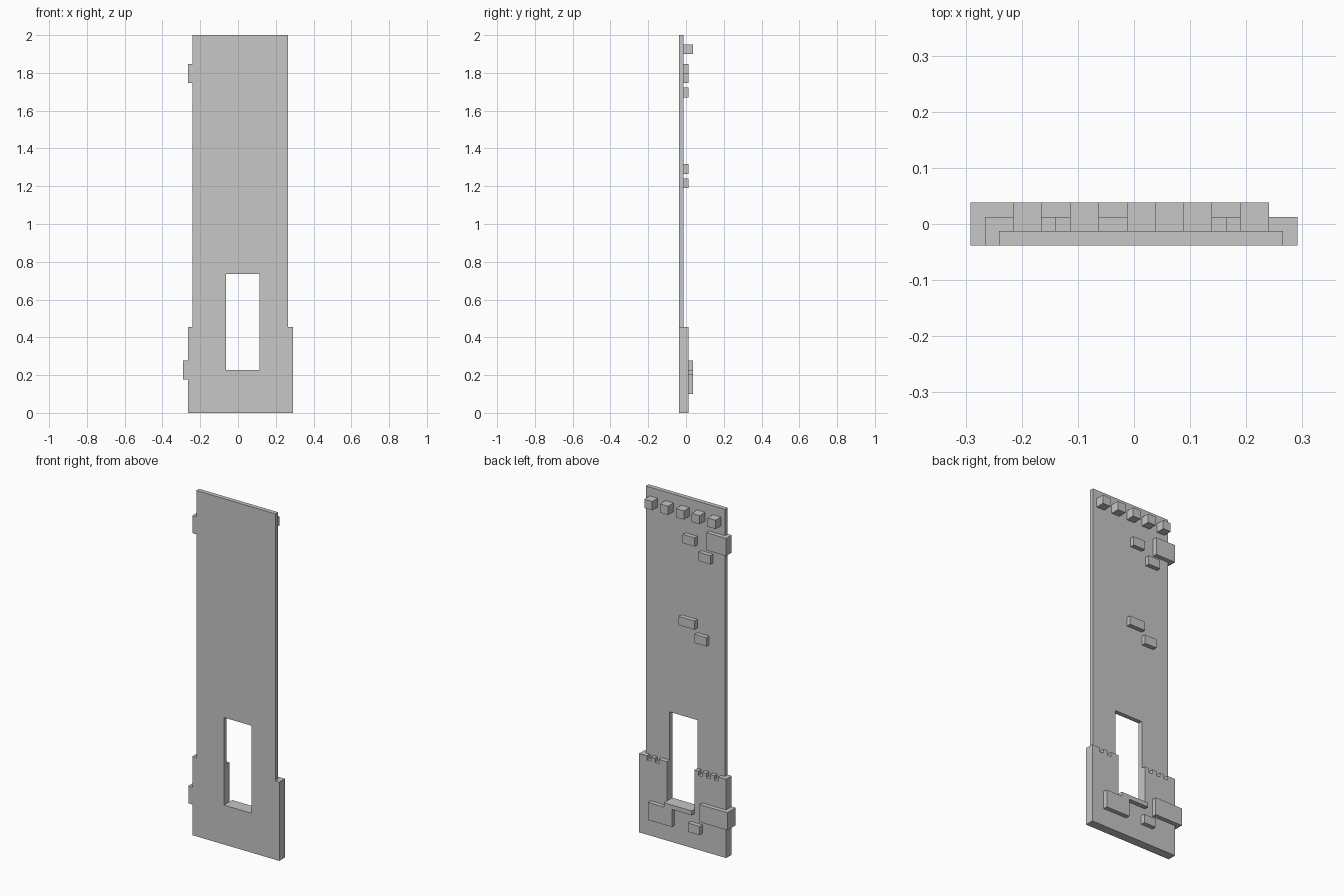
import bpy
import bmesh
from mathutils import Vector

# The whole wall sits on a regular grid: 23 wide, 3 deep, 79 tall
U = 2 / 79
ORIGIN = Vector((-11.5, -1.5, 0))

cube = bpy.data.objects.get("Cube")
if cube:
    bpy.data.objects.remove(cube)

stone = bpy.data.materials.new("light grey stone")
stone.use_nodes = True
COLOUR = (0.57, 0.57, 0.57, 1)
stone.diffuse_color = COLOUR
stone.node_tree.nodes["Principled BSDF"].inputs["Base Color"].default_value = COLOUR


def extrude(name, points, push):
    """Extrude a flat outline, in grid units, along the push vector."""
    bm = bmesh.new()
    face = bm.faces.new([bm.verts.new((Vector(p) + ORIGIN) * U) for p in points])
    result = bmesh.ops.extrude_face_region(bm, geom=[face])
    moved = [g for g in result["geom"] if isinstance(g, bmesh.types.BMVert)]
    bmesh.ops.translate(bm, verts=moved, vec=Vector(push) * U)
    bmesh.ops.recalc_face_normals(bm, faces=bm.faces)
    mesh = bpy.data.meshes.new(name)
    bm.to_mesh(mesh)
    bm.free()
    mesh.materials.append(stone)
    obj = bpy.data.objects.new(name, mesh)
    bpy.context.collection.objects.link(obj)
    return obj


def slab(name, outline, y0, y1):
    """Upright slab from an x, z outline."""
    return extrude(name, [(x, y0, z) for x, z in outline], (0, y1 - y0, 0))


def block(name, x, y, z):
    """Box from ranges along each axis."""
    outline = [(x[0], z[0]), (x[1], z[0]), (x[1], z[1]), (x[0], z[1])]
    return slab(name, outline, *y)


def corner_stone(name, x, depth, z):
    """L-shaped stone that wraps round the right edge of the wall."""
    outline = [(x[0], 0), (x[0] + 1, 0), (x[0] + 1, depth - 1),
               (x[1], depth - 1), (x[1], depth), (x[0], depth)]
    return extrude(name, [(a, b, z[0]) for a, b in outline], (0, 0, z[1] - z[0]))


# Front panel: tall wall with a wider base
panel = slab("front_panel", [(1, 0), (23, 0), (23, 18), (22, 18),
                             (22, 79), (2, 79), (2, 18), (1, 18)], 0, 1)

# Backing of the base, with a notched top edge on both sides of the window
top_edge = []
for x in (20, 18, 7, 5, 3):
    top_edge += [(x + 1, 18), (x + 1, 17), (x, 17), (x, 18)]
backing = slab("base_backing", [(1, 0), (23, 0), (23, 18)] + top_edge + [(1, 18)], 1, 2)

# Window opening through both layers
cutter = block("window_cutter", (9, 16), (-1, 4), (9, 29))
cutter.hide_render = True
for wall in (panel, backing):
    cut = wall.modifiers.new("window", "BOOLEAN")
    cut.operation = "DIFFERENCE"
    cut.solver = "EXACT"
    cut.object = cutter
bpy.context.view_layer.update()
depsgraph = bpy.context.evaluated_depsgraph_get()
for wall in (panel, backing):
    finished = bpy.data.meshes.new_from_object(wall.evaluated_get(depsgraph))
    wall.modifiers.clear()
    wall.data = finished
bpy.data.objects.remove(cutter)

# Window sill
block("window_sill", (9, 16), (2, 3), (8, 9))

# Row of corbels under the top edge
for i in range(5):
    block(f"corbel_{i + 1}", (3 + 4 * i, 5 + 4 * i), (1, 3), (75, 77))

# Corner stones
corner_stone("upper_corner_stone", (1, 6), 2, (69, 73))
corner_stone("lower_corner_stone", (0, 7), 3, (7, 11))

# Raised bricks on the back of the tall wall
for i, (x0, x1, z) in enumerate([(9, 12, 69), (5, 8, 66), (9, 13, 50), (6, 9, 47)]):
    block(f"wall_brick_{i + 1}", (x0, x1), (1, 2), (z, z + 2))

# Raised stones on the back of the base
block("base_brick", (7, 10), (2, 3), (4, 6))
block("base_stone", (14, 20), (2, 3), (4, 8))
